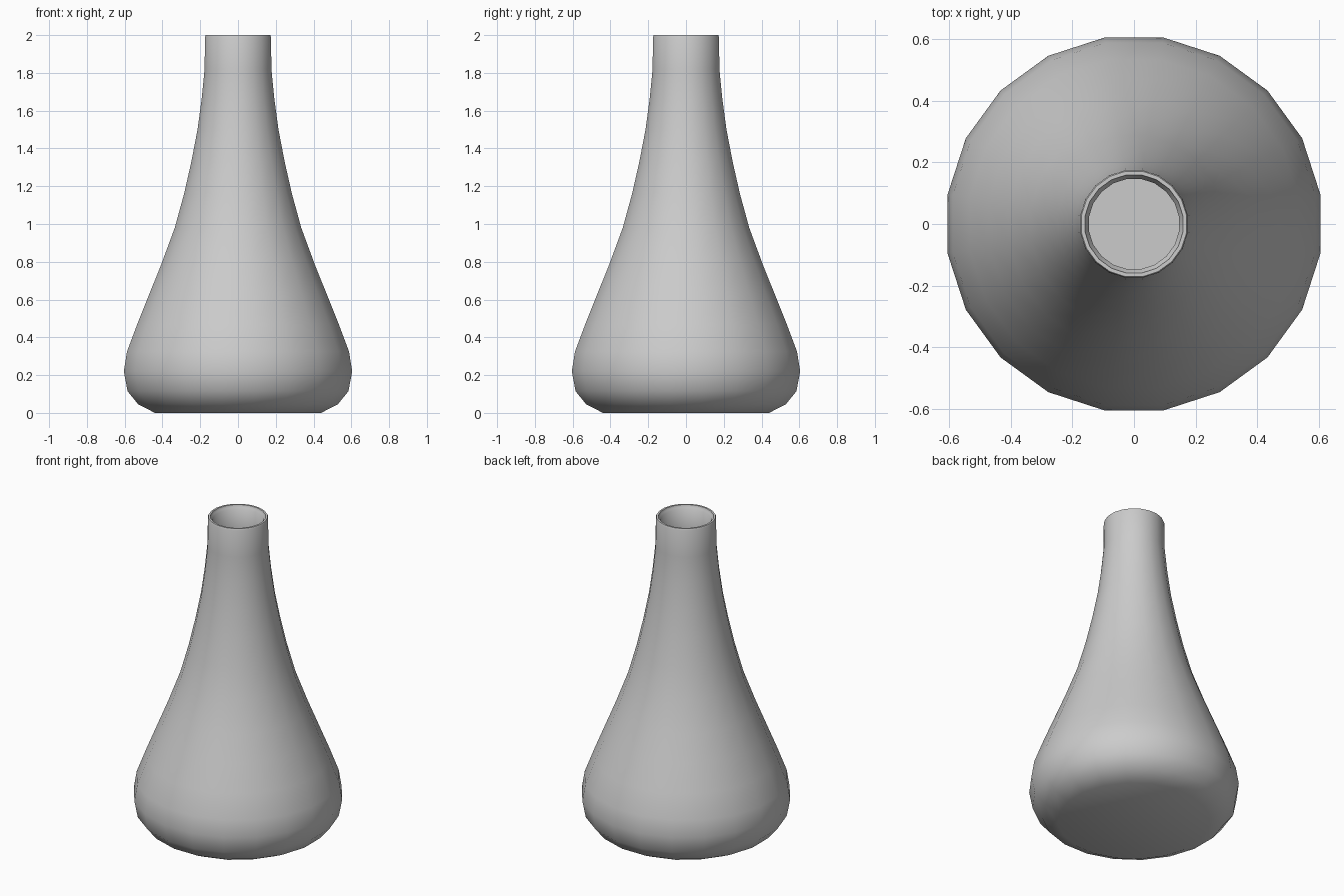
import bpy, bmesh, math

if "Cube" in bpy.data.objects:
    bpy.data.objects.remove(bpy.data.objects["Cube"])

SIDES = 20
# Outer silhouette from base to rim, (radius, height)
OUTER = [(0.445, 0.0), (0.535, 0.045), (0.592, 0.115), (0.612, 0.22),
         (0.595, 0.325), (0.54, 0.47), (0.475, 0.63), (0.41, 0.79),
         (0.339, 0.98), (0.289, 1.16), (0.25, 1.33), (0.217, 1.5),
         (0.195, 1.66), (0.179, 1.82), (0.177, 1.99), (0.173, 2.0)]
WALL = 0.03

# Rim lip, then the inner wall following the outside
LIP = [(0.161, 2.0), (0.158, 1.985), (0.148, 1.975)]
inner = [(r - WALL, max(z, WALL)) for r, z in reversed(OUTER[1:-2])]
profile = OUTER + LIP + inner

bm = bmesh.new()


def ring(radius, z):
    angles = [(i + 0.5) * math.tau / SIDES for i in range(SIDES)]
    return [bm.verts.new((radius * math.cos(a), radius * math.sin(a), z)) for a in angles]


# Body walls
rings = [ring(r, z) for r, z in profile]
for lower, upper in zip(rings, rings[1:]):
    for i in range(SIDES):
        j = (i + 1) % SIDES
        bm.faces.new((lower[i], lower[j], upper[j], upper[i]))

# Underside and inside floor
bm.faces.new(rings[0][::-1])
bm.faces.new(rings[-1])
bmesh.ops.recalc_face_normals(bm, faces=bm.faces)

mesh = bpy.data.meshes.new("flask")
bm.to_mesh(mesh)
bm.free()
flask = bpy.data.objects.new("flask", mesh)
bpy.context.collection.objects.link(flask)
bpy.context.view_layer.objects.active = flask
flask.select_set(True)
bpy.ops.object.shade_smooth_by_angle(angle=math.radians(50))
